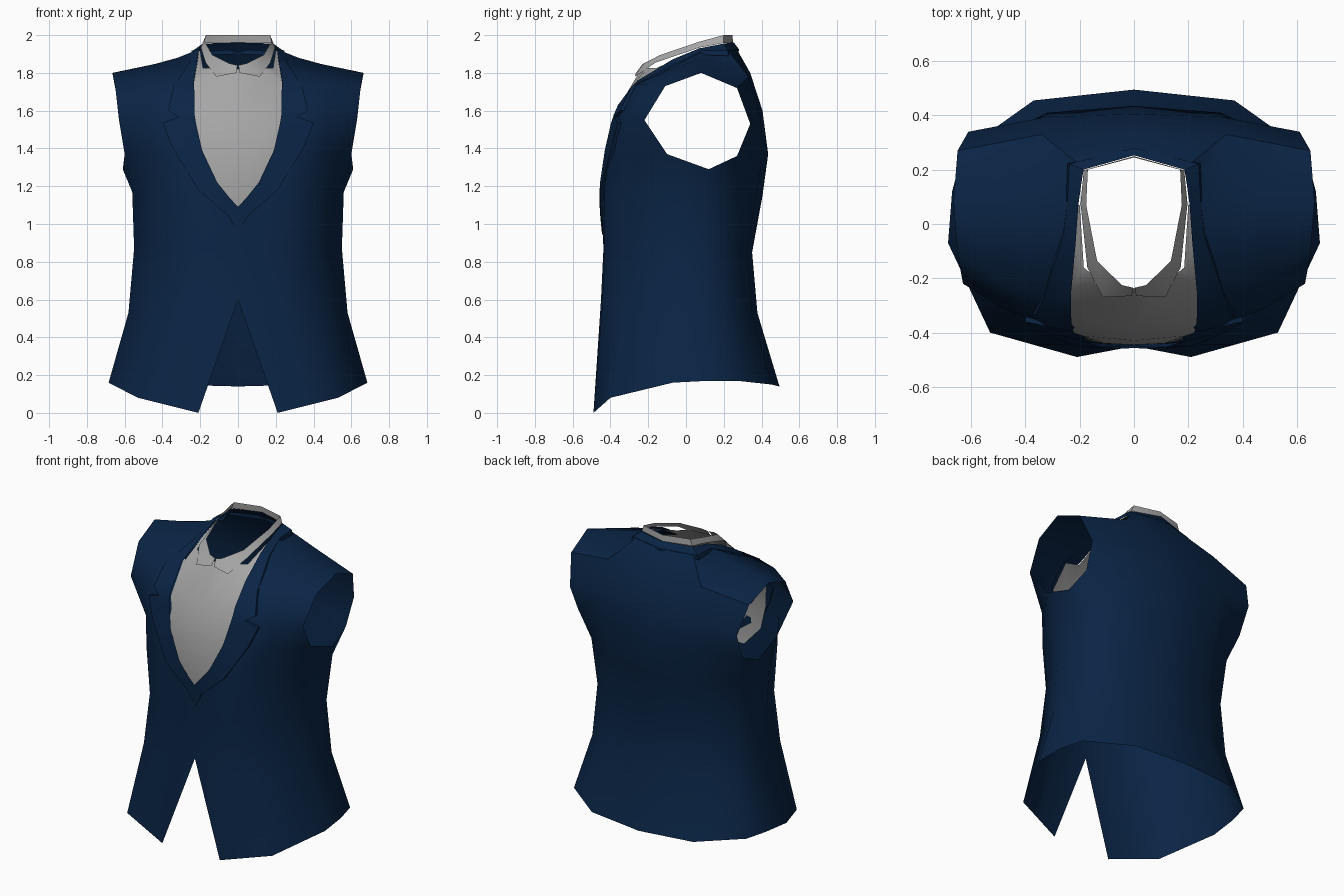
import bpy, bmesh, math
from mathutils import Vector
from mathutils.bvhtree import BVHTree


def material(name, color):
    m = bpy.data.materials.new(name)
    m.diffuse_color = (*color, 1)
    return m


navy = material("navy_cloth", (0.003, 0.018, 0.06))
linen = material("grey_linen", (0.38, 0.38, 0.38))


def half_mesh(patches):
    """Stitch grids of points into one half-garment sheet."""
    bm = bmesh.new()
    cache = {}

    def vert(p):
        key = tuple(round(c, 4) for c in p)
        if key not in cache:
            cache[key] = bm.verts.new(key)
        return cache[key]

    for rows in patches:
        for a, b in zip(rows, rows[1:]):
            for i in range(len(a) - 1):
                quad = [vert(p) for p in (a[i], a[i + 1], b[i + 1], b[i])]
                quad = list(dict.fromkeys(quad))
                if len(quad) > 2 and not bm.faces.get(quad):
                    bm.faces.new(quad)
    bmesh.ops.recalc_face_normals(bm, faces=bm.faces[:])
    return bm


def finish(name, bm, outward, mat, angle=50):
    """Turn a half sheet into a mirrored, smooth-shaded object."""
    bm.faces.ensure_lookup_table()
    if bm.faces[0].normal.dot(Vector(outward)) < 0:
        bmesh.ops.reverse_faces(bm, faces=bm.faces[:])
    me = bpy.data.meshes.new(name)
    bm.to_mesh(me)
    bm.free()
    ob = bpy.data.objects.new(name, me)
    bpy.context.collection.objects.link(ob)
    me.materials.append(mat)
    bpy.ops.object.select_all(action='DESELECT')
    ob.select_set(True)
    bpy.context.view_layer.objects.active = ob
    bpy.ops.object.shade_smooth_by_angle(angle=math.radians(angle))
    mod = ob.modifiers.new("mirror", 'MIRROR')
    mod.merge_threshold = 0.001
    return ob


# Jacket body: rings from the hem to the armpit, front centre to back centre
lower = [
    [(.21, -.49, 0), (.37, -.445, .04), (.53, -.40, .08), (.685, -.07, .16),
     (.67, .12, .17), (.63, .27, .17), (.37, .455, .15), (0, .495, .14)],
    [(0, -.45, .60), (.25, -.445, .55), (.45, -.34, .54), (.58, -.06, .53),
     (.57, .10, .53), (.53, .22, .53), (.31, .35, .53), (0, .378, .53)],
    [(0, -.437, .87), (.24, -.43, .87), (.42, -.32, .87), (.55, -.06, .87),
     (.545, .10, .87), (.50, .21, .87), (.30, .325, .86), (0, .35, .85)],
    [(0, -.445, 1.04), (.26, -.435, 1.17), (.43, -.34, 1.17), (.56, -.07, 1.17),
     (.56, .11, 1.17), (.53, .23, 1.17), (.31, .37, 1.15), (0, .405, 1.15)],
    [(.17, -.425, 1.29), (.29, -.405, 1.38), (.45, -.32, 1.38), (.60, -.10, 1.37),
     (.61, .12, 1.29), (.60, .27, 1.36), (.32, .41, 1.37), (0, .435, 1.37)],
]
shoulder = [(.207, .07, 1.925), (.32, .08, 1.88), (.44, .08, 1.847), (.665, .08, 1.80)]
chest = [
    lower[-1][:4],
    [(.235, -.365, 1.58), (.34, -.355, 1.57), (.48, -.31, 1.56), (.63, -.22, 1.55)],
    [(.235, -.24, 1.76), (.36, -.26, 1.74), (.50, -.21, 1.74), (.65, -.11, 1.73)],
    shoulder,
]
back = [
    lower[-1][5:],
    [(.61, .34, 1.53), (.32, .395, 1.57), (0, .405, 1.60)],
    [(.65, .27, 1.72), (.34, .33, 1.78), (0, .34, 1.80)],
]
arm, blade, spine = back[-1]
yoke = [[arm, blade, blade, blade, blade, spine],
        shoulder[::-1] + [(.185, .205, 1.94), (0, .258, 1.945)]]
body = half_mesh([lower, chest, back, yoke])
tree = BVHTree.FromBMesh(body)
finish("jacket_body", body, (0, -1, 0), navy)


# Lapels: notched outline laid on the chest
def on_chest(x, z, lift):
    hit = tree.ray_cast(Vector((max(x, .002), -2, z)), Vector((0, 1, 0)))[0]
    return (x, hit.y - lift, z)


inner = [(0, -.457, 1.09), (.05, -.459, 1.145), (.11, -.455, 1.22), (.19, -.43, 1.39),
         (.222, -.398, 1.53), (.23, -.382, 1.58), (.231, -.36, 1.63), (.232, -.255, 1.76),
         (.215, -.07, 1.872)]
outline = [(0, .945), (.05, 1.04), (.21, 1.18), (.35, 1.41), (.40, 1.535),
           (.315, 1.567), (.37, 1.60), (.34, 1.73), (.26, 1.85)]
lifts = [.004, .012] + [.02] * 6 + [.014]
outer = [on_chest(x, z, d) for (x, z), d in zip(outline, lifts)]
rim = [on_chest(x, z, -.004) for x, z in outline]
finish("lapels", half_mesh([[inner, outer, rim]]), (0, -1, 0), navy, 35)

# Jacket collar: continues the lapel around the back of the neck
collar = [
    [inner[-1], (.205, .07, 1.93), (.187, .20, 1.955), (0, .253, 1.962)],
    [outer[-1], (.245, .09, 1.918), (.238, .222, 1.918), (0, .28, 1.925)],
    [rim[-1], (.25, .09, 1.895), (.245, .222, 1.89), (0, .278, 1.90)],
]
finish("jacket_collar", half_mesh([collar]), (0, 0, 1), navy, 35)

# Shirt front: panel filling the V and tucked behind the jacket, plus a shoulder strip
rows = [((0, -.435, 1.05), (0, -.435, 1.05), (.13, -.42, 1.06)),
        ((0, -.445, 1.22), (.11, -.44, 1.22), (.26, -.41, 1.20)),
        ((0, -.43, 1.39), (.19, -.412, 1.39), (.33, -.365, 1.39)),
        ((0, -.375, 1.59), (.23, -.36, 1.59), (.36, -.325, 1.58)),
        ((0, -.237, 1.82), (.232, -.235, 1.758), (.34, -.23, 1.73))]
panel = [[c, tuple(Vector(c).lerp(Vector(e), .5)), e, tuck] for c, e, tuck in rows]
panel[-1][1] = (.12, -.215, 1.825)
strip = [[panel[-1][1], (.185, -.16, 1.825), (.20, .07, 1.915)],
         [panel[-1][2], (.215, -.06, 1.862), (.207, .07, 1.92)]]
finish("shirt_front", half_mesh([panel, strip]), (0, -1, 0), linen)

# Shirt collar: thin folded band with pointed wings
band = [
    [(0, .245, 2.0), (.17, .20, 2.0), (.176, .07, 1.965), (.136, -.136, 1.895),
     (.045, -.225, 1.85), (.003, -.235, 1.84)],
    [(0, .25, 1.96), (.185, .198, 1.958), (.197, .075, 1.935), (.172, -.16, 1.855),
     (.115, -.27, 1.78), (.008, -.265, 1.80)],
]
finish("shirt_collar", half_mesh([band]), (0, 0, 1), linen)
